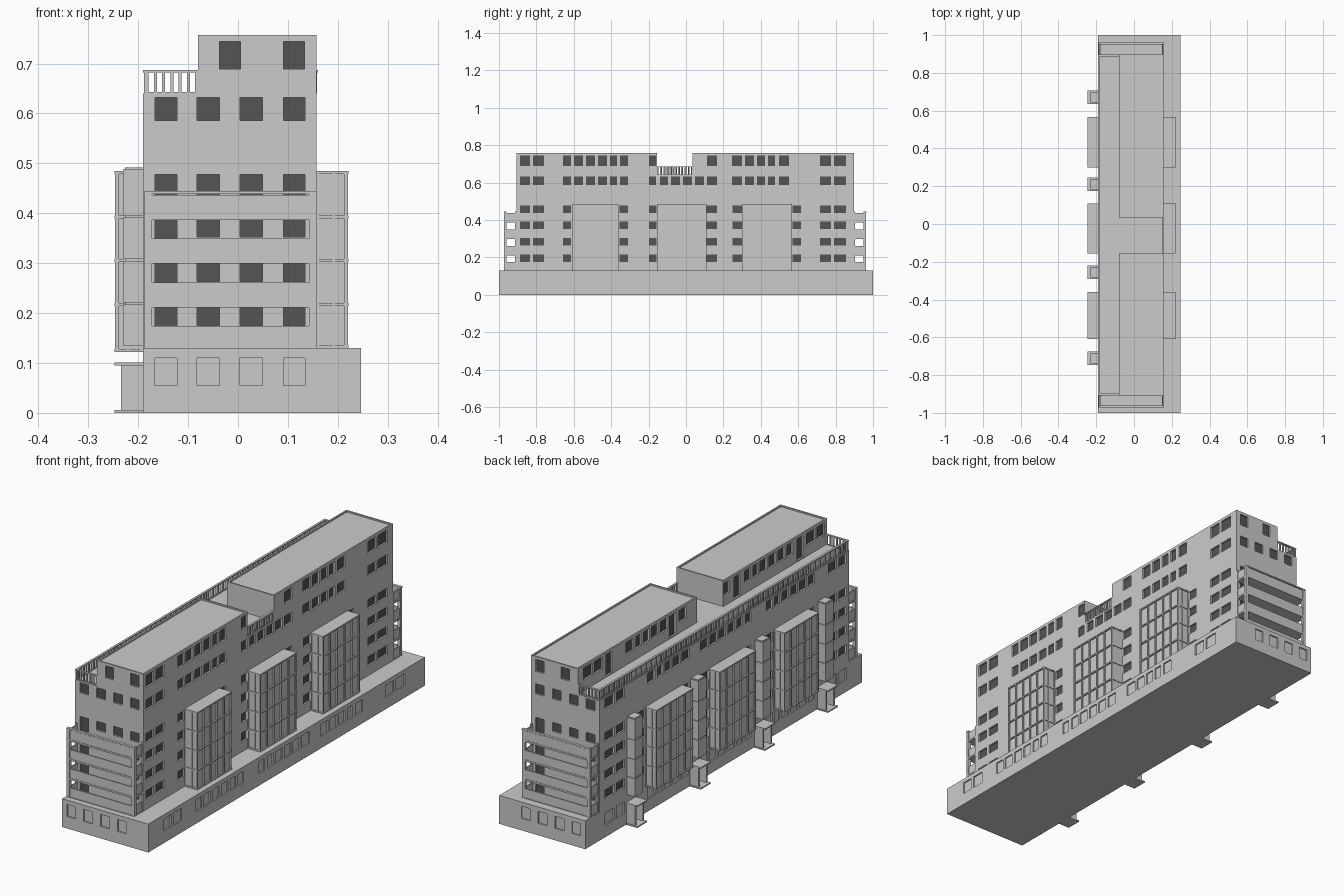
import bpy, bmesh
from mathutils import Matrix, Vector

if "Cube" in bpy.data.objects:
    bpy.data.objects.remove(bpy.data.objects["Cube"])

DARK = bpy.data.materials.new("dark_glass")
DARK.diffuse_color = (0.09, 0.09, 0.09, 1)
DARK.use_nodes = True
DARK.node_tree.nodes["Principled BSDF"].inputs["Base Color"].default_value = DARK.diffuse_color


def boxes(name, items, mat=None):
    """One object made of axis-aligned boxes (x0, x1, y0, y1, z0, z1)."""
    bm = bmesh.new()
    for b in items:
        c = Vector([(b[i] + b[i + 1]) / 2 for i in (0, 2, 4)])
        s = [abs(b[i + 1] - b[i]) for i in (0, 2, 4)]
        bmesh.ops.create_cube(bm, size=1, matrix=Matrix.Translation(c) @ Matrix.Diagonal((*s, 1)))
    me = bpy.data.meshes.new(name)
    bm.to_mesh(me)
    bm.free()
    ob = bpy.data.objects.new(name, me)
    bpy.context.collection.objects.link(ob)
    if mat:
        me.materials.append(mat)
    return ob


def carve(ob, cuts):
    """Cut the window recesses into a wall block."""
    cutter = boxes("recess_cutter", cuts)
    mod = ob.modifiers.new("recesses", 'BOOLEAN')
    mod.object, mod.operation, mod.solver = cutter, 'DIFFERENCE', 'EXACT'
    bpy.context.view_layer.update()
    dg = bpy.context.evaluated_depsgraph_get()
    me = bpy.data.meshes.new_from_object(ob.evaluated_get(dg))
    ob.modifiers.clear()
    ob.data = me
    bpy.data.objects.remove(cutter)


def recess(axis, plane, s, u, z, d0, d1):
    """Box in a wall facing s along axis, from depth d0 to d1 behind it."""
    a, b = sorted((plane - s * d0, plane - s * d1))
    return (a, b, *u, *z) if axis == 'x' else (*u, a, b, *z)


# Main dimensions
XL, XU, XR, XB = -0.19, -0.08, 0.157, 0.246
Y0, Y1 = -0.907, 0.897
ZB, ZT, ZU = 0.13, 0.64, 0.757
BLOCKS = [(Y0, -0.155), (0.035, Y1)]
LEVELS = [0.13, 0.217, 0.305, 0.393]
ROWS = [(0.175, 0.216), (0.263, 0.303), (0.352, 0.392), (0.437, 0.478)]
ROW5, ROW6, ROW0 = (0.586, 0.632), (0.689, 0.744), (0.055, 0.11)
END_COLS = [(-0.166, -0.122), (-0.082, -0.037), (0.004, 0.049), (0.091, 0.134)]
LOW = [(-.888, -.834), (-.818, -.759), (-.658, -.615), (-.355, -.31), (-.198, -.157),
       (.109, .166), (.248, .299), (.569, .615), (.717, .775), (.79, .856)]
TOP = [(-.888, -.834), (-.818, -.759), (-.658, -.615), (-.60, -.551), (-.535, -.487),
       (-.47, -.422), (-.406, -.369), (-.353, -.31), (-.198, -.16), (.112, .166),
       (.246, .299), (.315, .364), (.38, .422), (.439, .476), (.497, .55), (.717, .775), (.79, .856)]
MID = [(-.139, -.096), (-.08, -.032), (-.016, .032), (.048, .096)]
TOWERS = [-0.71, -0.255, 0.21, 0.67]
BAYS = [(-0.61, -0.36), (-0.155, 0.109), (0.30, 0.567)]

# Opening lists: (axis, plane, side, span, height)
main, upper, base = [], [], []
for plane, s in ((XR, 1), (XL, -1)):
    main += [('x', plane, s, u, z) for z in ROWS for u in LOW]
    main += [('x', plane, s, u, ROW5) for u in TOP + MID]
    base += [('x', XB if s > 0 else XL, s, u, ROW0) for u in TOP + MID]
upper += [('x', XR, 1, u, ROW6) for u in TOP]
upper += [('x', XU, -1, u, ROW6) for u in TOP]
upper += [('x', XU, -1, (t - 0.022, t + 0.022), (0.645, 0.744)) for t in TOWERS]
for plane, s, door in ((Y0, -1, 0), (Y1, 1, 3)):
    for i, u in enumerate(END_COLS):
        for z in ROWS:
            main.append(('y', plane, s, u, (z[1] - 0.08, z[1]) if i == door else z))
        main.append(('y', plane, s, u, ROW5))
        base.append(('y', s, s, u, ROW0))
    upper += [('y', plane, s, u, ROW6) for u in ((-0.037, 0.005), (0.091, 0.133))]

# Wall blocks with recessed windows
D = 0.012
carve(boxes("ground_floor", [(XL, XB, -1, 1, 0, ZB)]), [recess(*o, -0.01, 0.006) for o in base])
carve(boxes("main_block", [(XL, XR, Y0, Y1, ZB, ZT)]), [recess(*o, -0.01, D) for o in main])
for n, (a, b) in enumerate(BLOCKS):
    near = [o for o in upper if (a < o[3][0] < b if o[0] == 'x' else o[1] in (a, b))]
    carve(boxes(f"penthouse_{n + 1}", [(XU, XR, a, b, ZT, ZU - 0.006)]),
          [recess(*o, -0.01, D) for o in near])
    t = 0.007
    boxes(f"roof_rim_{n + 1}", [(XU, XU + t, a, b, ZU - 0.006, ZU), (XR - t, XR, a, b, ZU - 0.006, ZU),
                                (XU + t, XR - t, a, a + t, ZU - 0.006, ZU),
                                (XU + t, XR - t, b - t, b, ZU - 0.006, ZU)])
boxes("window_panes", [recess(*o, D - 0.004, D) for o in main + upper], DARK)


# Glazed bays on both long sides
def bay(name, s, wall, out, a, b, z0, z1=0.485):
    def bx(d0, d1, *r):
        return (*sorted((wall + s * d0, wall + s * d1)), *r)
    r = 0.007
    boxes(name + "_glazing", [bx(0, out - r, a + 0.004, b - 0.004, z0, z1)])
    frame = [bx(0, out, a, b, z - 0.003, z + 0.003) for z in LEVELS[1:]]
    frame += [bx(0, out, a, b, z0, z0 + 0.006), bx(0, out, a, b, z1 - 0.006, z1)]
    for i in range(6):
        y = a + (b - a - 0.006) * i / 5
        frame.append(bx(out - r - 0.002, out - 0.001, y, y + 0.006, z0, z1))
    for y in (a + 0.001, b - 0.006):
        frame += [bx(d, d + 0.005, y, y + 0.005, z0, z1) for d in (0, out / 2)]
    boxes(name + "_frame", frame)


for n, (a, b) in enumerate(BAYS):
    bay(f"right_bay_{n + 1}", 1, XR, 0.064, a, b, ZB)
    bay(f"left_bay_{n + 1}", -1, XL, 0.057, a, b, 0.122)

# Stair towers and entrance porches on the left side
for n, c in enumerate(TOWERS):
    zs = [0.135, 0.221, 0.308, 0.396, 0.492]
    tower = [(-0.23, XL, c - 0.028, c + 0.028, p, q - 0.004) for p, q in zip(zs, zs[1:])]
    tower.append((-0.226, XL, c - 0.024, c + 0.024, 0.135, 0.492))
    boxes(f"stair_tower_{n + 1}", tower)
    porch = [(-0.247, XL, c - 0.036, c + 0.036, 0, 0.006), (-0.247, XL, c - 0.036, c + 0.036, 0.095, 0.101)]
    porch += [(-0.234, XL, c + k - 0.004, c + k + 0.004, 0.006, 0.095) for k in (-0.028, 0.028)]
    boxes(f"entrance_porch_{n + 1}", porch)
    boxes(f"entrance_door_{n + 1}", [(XL - 0.002, XL, c - 0.024, c + 0.024, 0.006, 0.09)], DARK)

# Stacked balconies at both ends
for name, s, wall in (("front", -1, Y0), ("back", 1, Y1)):
    def by(x0, x1, d0, d1, z0, z1):
        return (x0, x1, *sorted((wall + s * d0, wall + s * d1)), z0, z1)
    x0, x1, out = -0.187, XR, 0.066
    parts = [by(x, x + 0.015, out - 0.013, out, ZB, 0.445) for x in (x0, x1 - 0.015)]
    parts += [by(x, x + 0.008, 0, 0.006, ZB, 0.445) for x in (x0, x1 - 0.008)]
    for z in LEVELS:
        parts.append(by(x0, x1, 0, out, z - 0.006 if z > ZB else z, z + 0.002))
        parts.append(by(x0 + 0.015, x1 - 0.015, out - 0.008, out - 0.002, z, z + 0.044))
        parts += [by(x, x + 0.006, 0, out - 0.01, z, z + 0.044) for x in (x0 + 0.004, x1 - 0.010)]
    parts.append(by(x0, x1, out - 0.012, out + 0.001, 0.439, 0.445))
    boxes(name + "_balconies", parts)


# Terrace railings
def railing(name, axis, fixed, a, b, step=0.018):
    def bar(f, u0, u1, z0, z1):
        return (fixed - f, fixed + f, u0, u1, z0, z1) if axis == 'y' else (u0, u1, fixed - f, fixed + f, z0, z1)
    n = round((b - a) / step)
    parts = [bar(0.005, a, b, 0.682, 0.687), bar(0.003, a, b, ZT, 0.643)]
    for i in range(n + 1):
        u = a + 0.003 + (b - a - 0.006) * i / n
        parts.append(bar(0.003, u - 0.003, u + 0.003, ZT, 0.683))
    boxes(name, parts)


railing("left_railing", 'y', XL + 0.005, Y0, Y1)
railing("front_railing", 'x', Y0 + 0.005, XL + 0.005, XU)
railing("back_railing", 'x', Y1 - 0.005, XL + 0.005, XU)
railing("gap_railing", 'y', XR - 0.002, -0.155, 0.035)
